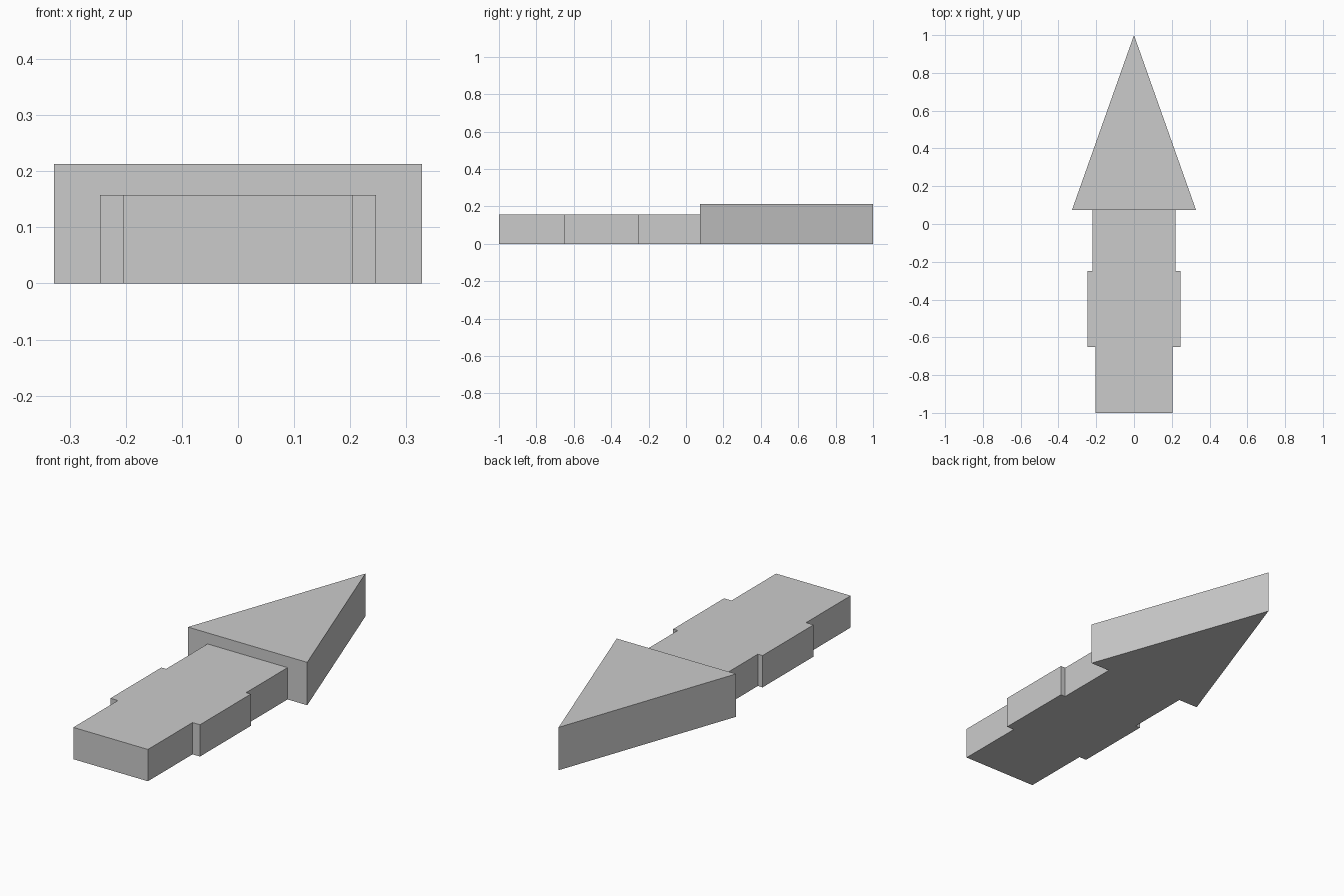
import bpy
import bmesh

if "Cube" in bpy.data.objects:
    bpy.data.objects.remove(bpy.data.objects["Cube"])

grey = bpy.data.materials.new("plain grey")
grey.diffuse_color = (0.6, 0.6, 0.6, 1)
grey.use_nodes = True
grey.node_tree.nodes["Principled BSDF"].inputs["Base Color"].default_value = grey.diffuse_color


def prism(name, outline, height):
    """Extrude a flat outline from the ground up to the given height."""
    bm = bmesh.new()
    base = bm.faces.new([bm.verts.new((x, y, 0)) for x, y in outline])
    top = bmesh.ops.extrude_face_region(bm, geom=[base])["geom"]
    bmesh.ops.translate(bm, vec=(0, 0, height),
                        verts=[v for v in top if isinstance(v, bmesh.types.BMVert)])
    # keep exactly one bottom cap
    if not any(all(v.co.z == 0 for v in f.verts) for f in bm.faces):
        bm.faces.new([v for v in bm.verts if v.co.z == 0][:len(outline)])
    bmesh.ops.recalc_face_normals(bm, faces=bm.faces)
    mesh = bpy.data.meshes.new(name)
    bm.to_mesh(mesh)
    bm.free()
    mesh.materials.append(grey)
    obj = bpy.data.objects.new(name, mesh)
    bpy.context.collection.objects.link(obj)
    return obj


# Stepped shaft: right half outline mirrored to the left
right = [(0.205, -1.0), (0.205, -0.65), (0.246, -0.65),
         (0.246, -0.25), (0.22, -0.25), (0.22, 0.075)]
left = [(-x, y) for x, y in reversed(right)]
prism("arrow_shaft", right + left, 0.158)

# Taller triangular head
prism("arrow_head", [(-0.328, 0.075), (0.328, 0.075), (0, 1.0)], 0.213)
